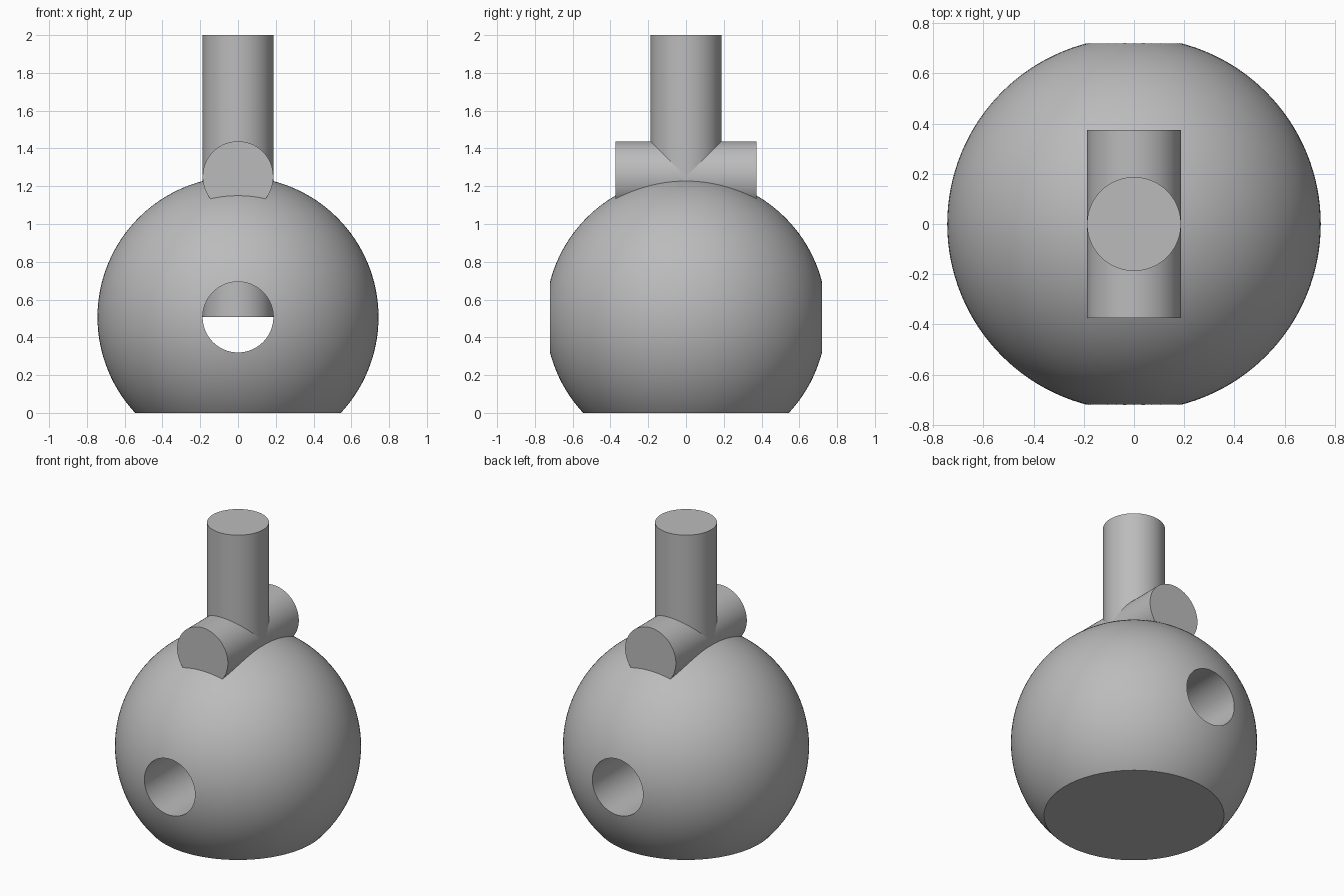
import bpy, bmesh
from math import radians
from mathutils import Matrix, Vector

cube = bpy.data.objects.get("Cube")
if cube:
    bpy.data.objects.remove(cube, do_unlink=True)

R, CZ = 0.744, 0.507      # ball radius and centre height
r = 0.187                 # shared radius of shaft, crossbar and bore

grey = bpy.data.materials.new("plain_grey")
grey.use_nodes = True
grey.diffuse_color = (0.5, 0.5, 0.5, 1)
grey.node_tree.nodes["Principled BSDF"].inputs["Base Color"].default_value = (0.5, 0.5, 0.5, 1)


def make(name, bm):
    mesh = bpy.data.meshes.new(name)
    bm.to_mesh(mesh)
    bm.free()
    mesh.materials.append(grey)
    obj = bpy.data.objects.new(name, mesh)
    bpy.context.collection.objects.link(obj)
    return obj


def smooth(obj):
    bpy.ops.object.select_all(action="DESELECT")
    obj.select_set(True)
    bpy.context.view_layer.objects.active = obj
    bpy.ops.object.shade_smooth_by_angle(angle=radians(30))


def cylinder(name, centre, length, along_y=False, caps=True, inward=False):
    bm = bmesh.new()
    turn = Matrix.Rotation(radians(90), 4, "X") if along_y else Matrix()
    bmesh.ops.create_cone(bm, cap_ends=caps, segments=96, radius1=r, radius2=r,
                          depth=length, matrix=Matrix.Translation(centre) @ turn)
    if inward:
        bmesh.ops.reverse_faces(bm, faces=bm.faces)
    return make(name, bm)


# Ball with a flat base
bm = bmesh.new()
bmesh.ops.create_uvsphere(bm, u_segments=128, v_segments=64, radius=R,
                          matrix=Matrix.Translation((0, 0, CZ)))
cut = bmesh.ops.bisect_plane(bm, geom=bm.verts[:] + bm.edges[:] + bm.faces[:],
                             plane_co=Vector(), plane_no=(0, 0, -1), clear_outer=True)
rim = [e for e in cut["geom_cut"] if isinstance(e, bmesh.types.BMEdge)]
bmesh.ops.contextual_create(bm, geom=rim)
bmesh.ops.recalc_face_normals(bm, faces=bm.faces)
ball = make("ball", bm)

# Bore through the ball from front to back
cutter = cylinder("bore_cutter", (0, 0, CZ), 2 * R + 0.2, along_y=True)
cutter.hide_render = True
bore = ball.modifiers.new("bore", "BOOLEAN")
bore.operation, bore.solver, bore.object = "DIFFERENCE", "EXACT", cutter
bpy.context.view_layer.objects.active = ball
bpy.ops.object.modifier_apply(modifier="bore")
bpy.data.objects.remove(cutter, do_unlink=True)

# Upright socket wall inside the ball, crossing the bore
top = CZ + R
socket = cylinder("socket_wall", (0, 0, (CZ + top) / 2), top - CZ, caps=False, inward=True)

# T-shaped handle on top
shaft = cylinder("shaft", (0, 0, (top + 2) / 2), 2 - top)
crossbar = cylinder("crossbar", (0, 0, top), 4 * r, along_y=True)

for part in (ball, socket, shaft, crossbar):
    smooth(part)
